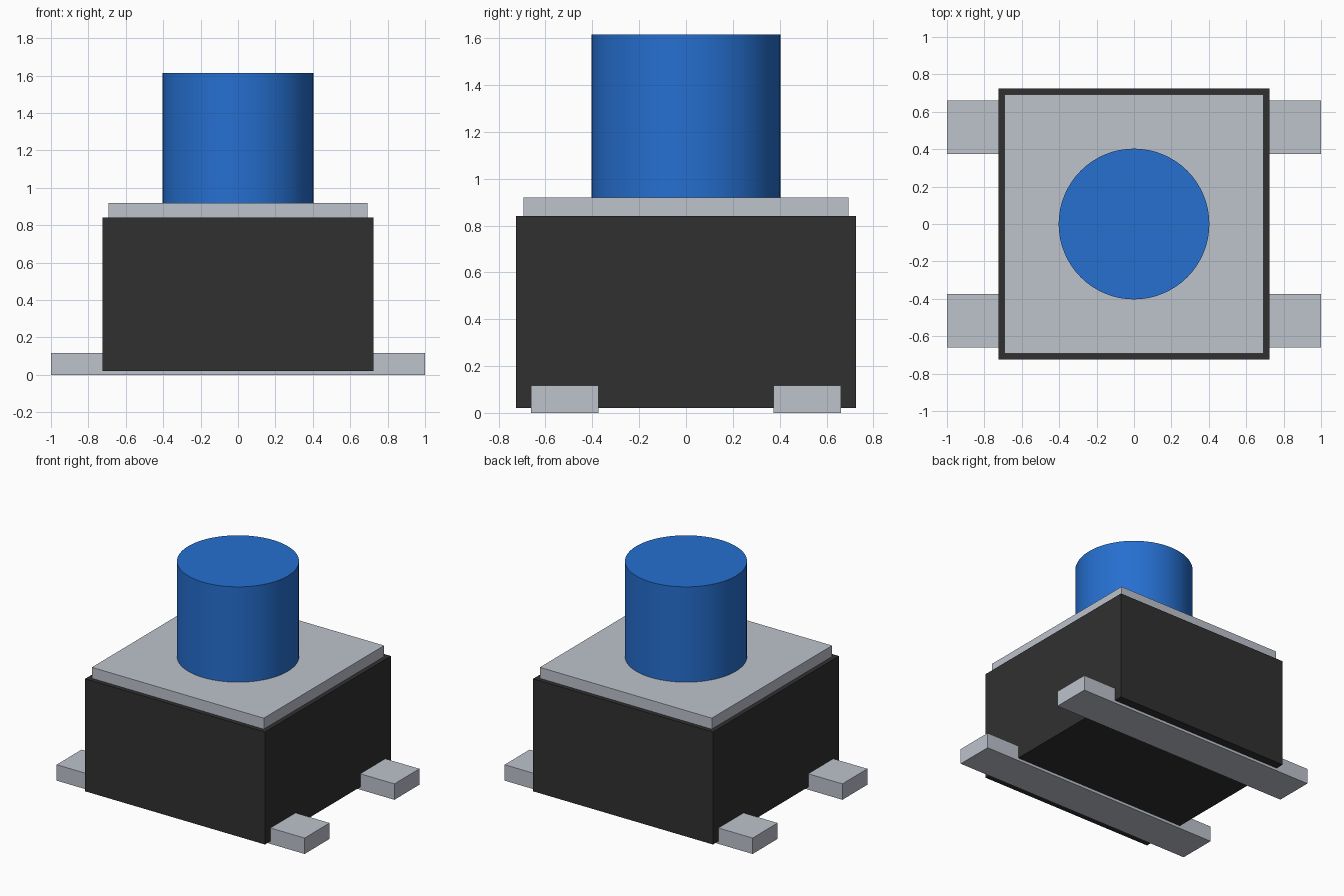
import bpy
import math

if "Cube" in bpy.data.objects:
    bpy.data.objects.remove(bpy.data.objects["Cube"], do_unlink=True)


def material(name, rgb):
    m = bpy.data.materials.new(name)
    m.use_nodes = True
    m.diffuse_color = (*rgb, 1)
    m.node_tree.nodes["Principled BSDF"].inputs["Base Color"].default_value = (*rgb, 1)
    return m


black = material("black plastic", (0.03, 0.03, 0.03))
metal = material("grey metal", (0.51, 0.54, 0.60))
blue = material("blue plastic", (0.019, 0.16, 0.63))


def box(name, size_x, size_y, z0, z1, mat, y=0):
    bpy.ops.mesh.primitive_cube_add(size=1, location=(0, y, (z0 + z1) / 2))
    ob = bpy.context.object
    ob.name = name
    ob.scale = (size_x, size_y, z1 - z0)
    bpy.ops.object.transform_apply(location=False, rotation=False, scale=True)
    ob.data.materials.append(mat)
    return ob


# Housing and the metal cover plate on top of it
box("housing", 1.45, 1.45, 0.02, 0.84, black)
box("cover_plate", 1.386, 1.386, 0.84, 0.92, metal)

# Two contact bars running right through the base
for name, side in (("front_contact", -1), ("back_contact", 1)):
    box(name, 2.0, 0.288, 0.0, 0.116, metal, y=side * 0.517)

# Round push button
bpy.ops.mesh.primitive_cylinder_add(vertices=64, radius=0.403, depth=0.695,
                                    location=(0, 0, 0.92 + 0.695 / 2))
button = bpy.context.object
button.name = "push_button"
button.data.materials.append(blue)
bpy.ops.object.shade_smooth_by_angle(angle=math.radians(30))
